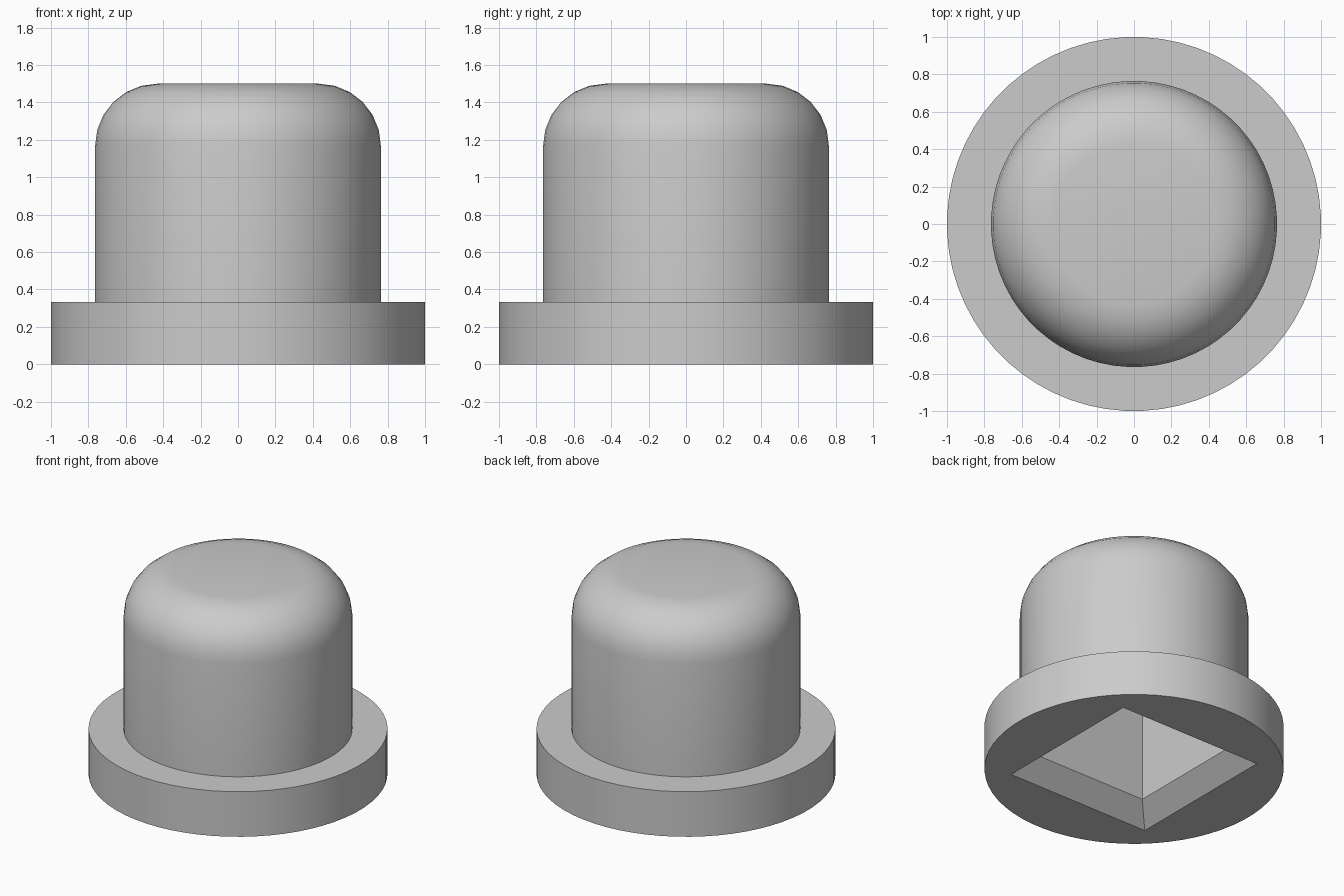
import bpy, bmesh
from math import sin, cos, pi, radians

cube = bpy.data.objects.get("Cube")
if cube:
    bpy.data.objects.remove(cube, do_unlink=True)

# Single grey material
grey = bpy.data.materials.new("plain_grey")
grey.use_nodes = True
colour = (0.6, 0.6, 0.6, 1)
grey.diffuse_color = colour
grey.node_tree.nodes["Principled BSDF"].inputs["Base Color"].default_value = colour

SIDES = 64
FLANGE_H, CAP_R, TOP, FILLET = 0.333, 0.765, 1.5, 0.333
OPENING, SOCKET, SOCKET_TOP = 0.583, 0.45, 1.17


def add_object(name, bm):
    bmesh.ops.recalc_face_normals(bm, faces=bm.faces)
    mesh = bpy.data.meshes.new(name)
    bm.to_mesh(mesh)
    bm.free()
    obj = bpy.data.objects.new(name, mesh)
    bpy.context.collection.objects.link(obj)
    mesh.materials.append(grey)
    return obj


def stack(name, rings):
    """Closed solid from (half_width, z, sides) rings, joined bottom to top."""
    bm = bmesh.new()
    loops = []
    for radius, z, sides in rings:
        turn = pi / sides
        loops.append([bm.verts.new((radius * cos(2 * pi * i / sides + turn),
                                    radius * sin(2 * pi * i / sides + turn), z))
                      for i in range(sides)])
    for low, high in zip(loops, loops[1:]):
        for i in range(len(low)):
            j = (i + 1) % len(low)
            bm.faces.new((low[i], low[j], high[j], high[i]))
    bm.faces.new(loops[0])
    bm.faces.new(loops[-1])
    return add_object(name, bm)


# Flanged plug with a rounded top
profile = [(1, 0), (1, FLANGE_H), (CAP_R, FLANGE_H)]
for k in range(7):
    a = pi / 2 * k / 6
    profile.append((CAP_R - FILLET + FILLET * cos(a), TOP - FILLET + FILLET * sin(a)))
plug = stack("flanged_plug", [(r, z, SIDES) for r, z in profile])

# Square socket underneath, with a chamfered mouth
LIP = 0.05
chamfer = OPENING - SOCKET
diag = 2 ** 0.5
cutter = stack("socket_cutter", [((OPENING + LIP) * diag, -LIP, 4),
                                 (SOCKET * diag, chamfer, 4),
                                 (SOCKET * diag, SOCKET_TOP, 4)])
cutter.hide_render = True

cut = plug.modifiers.new("socket", "BOOLEAN")
cut.operation = "DIFFERENCE"
cut.solver = "EXACT"
cut.object = cutter

bpy.ops.object.select_all(action="DESELECT")
plug.select_set(True)
bpy.context.view_layer.objects.active = plug
bpy.ops.object.modifier_apply(modifier=cut.name)
bpy.data.objects.remove(cutter, do_unlink=True)
bpy.ops.object.shade_smooth_by_angle(angle=radians(30))
